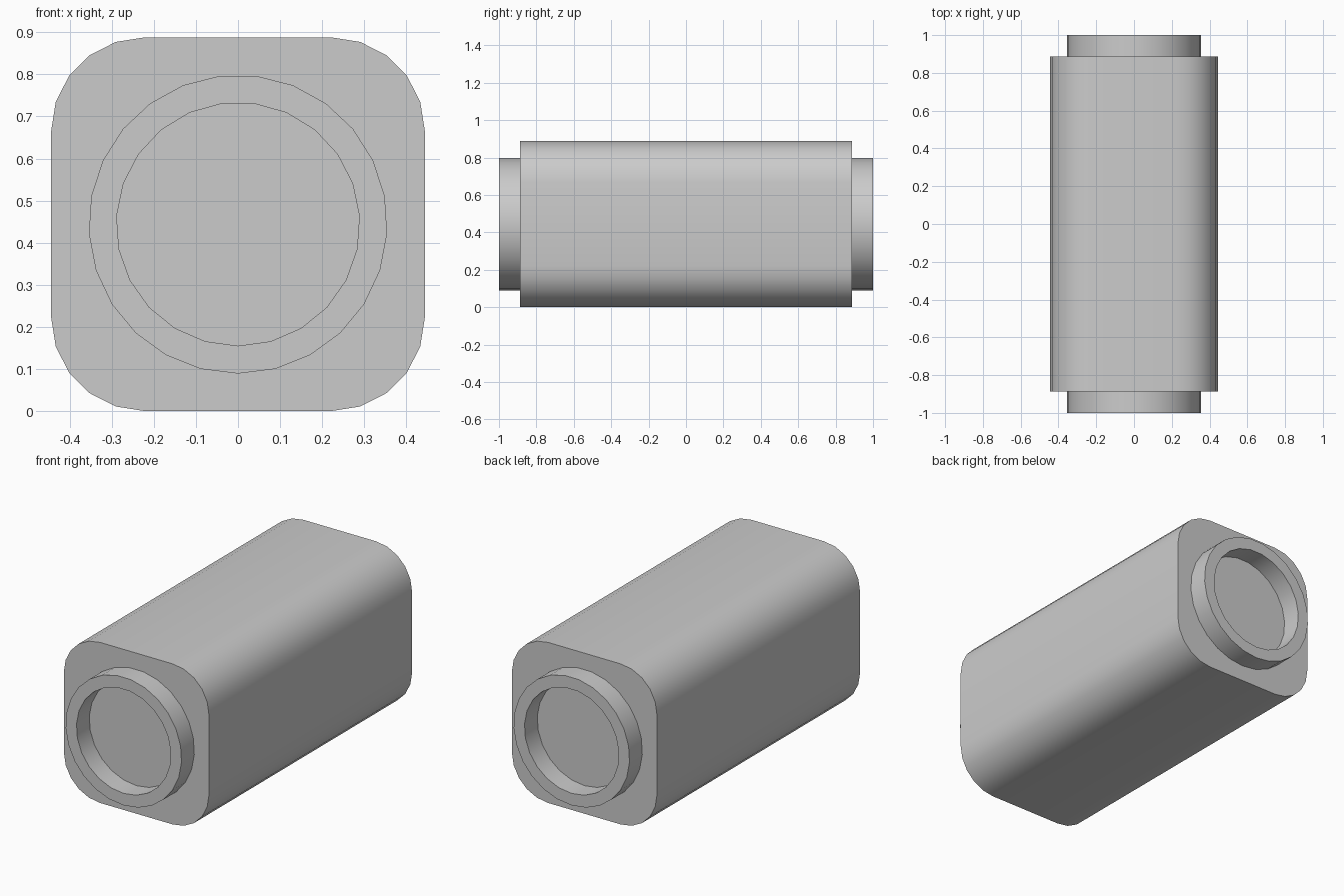
import bpy, bmesh
from math import sin, cos, radians, tau

cube = bpy.data.objects.get("Cube")
if cube:
    bpy.data.objects.remove(cube)

HALF = 0.444        # half width of the body, also the height of its axis
BODY_END = 0.888
CORNER = 0.222

grey = bpy.data.materials.new("plain grey")
grey.use_nodes = True
colour = (0.6, 0.6, 0.6, 1)
grey.diffuse_color = colour
grey.node_tree.nodes["Principled BSDF"].inputs["Base Color"].default_value = colour


def circle(radius, sides):
    """Regular outline in x and z with a corner at the bottom."""
    return [(radius * sin(tau * i / sides), HALF - radius * cos(tau * i / sides))
            for i in range(sides)]


def rounded_square(half, radius, steps):
    """Square outline with arcs at its four corners."""
    points = []
    inner = half - radius
    for quarter, (sx, sz) in enumerate([(1, 1), (-1, 1), (-1, -1), (1, -1)]):
        for i in range(steps + 1):
            a = radians(90 * (quarter + i / steps))
            points.append((sx * inner + radius * cos(a),
                           HALF + sz * inner + radius * sin(a)))
    return points


def extrude_outlines(name, outlines, y0, y1):
    """Fill the outlines (later ones are holes) and extrude along y."""
    bm = bmesh.new()
    edges = []
    for outline in outlines:
        verts = [bm.verts.new((x, y0, z)) for x, z in outline]
        edges += [bm.edges.new((v, verts[i - 1])) for i, v in enumerate(verts)]
    if len(outlines) == 1:
        bm.faces.new(verts)
    else:
        bmesh.ops.triangle_fill(bm, edges=edges, use_beauty=True)
    result = bmesh.ops.extrude_face_region(bm, geom=bm.faces[:])
    moved = [g for g in result["geom"] if isinstance(g, bmesh.types.BMVert)]
    bmesh.ops.translate(bm, verts=moved, vec=(0, y1 - y0, 0))
    bmesh.ops.recalc_face_normals(bm, faces=bm.faces[:])
    mesh = bpy.data.meshes.new(name)
    bm.to_mesh(mesh)
    bm.free()
    mesh.materials.append(grey)
    obj = bpy.data.objects.new(name, mesh)
    bpy.context.collection.objects.link(obj)
    bpy.ops.object.select_all(action="DESELECT")
    obj.select_set(True)
    bpy.context.view_layer.objects.active = obj
    bpy.ops.object.shade_smooth_by_angle(angle=radians(30))
    return obj


# Long rounded body
extrude_outlines("body", [rounded_square(HALF, CORNER, 5)], -BODY_END, BODY_END)

# Open collar on each end, the body end forming its floor
for name, side in (("front_collar", -1), ("back_collar", 1)):
    extrude_outlines(name, [circle(0.355, 25), circle(0.289, 23)],
                     side * BODY_END, side)
